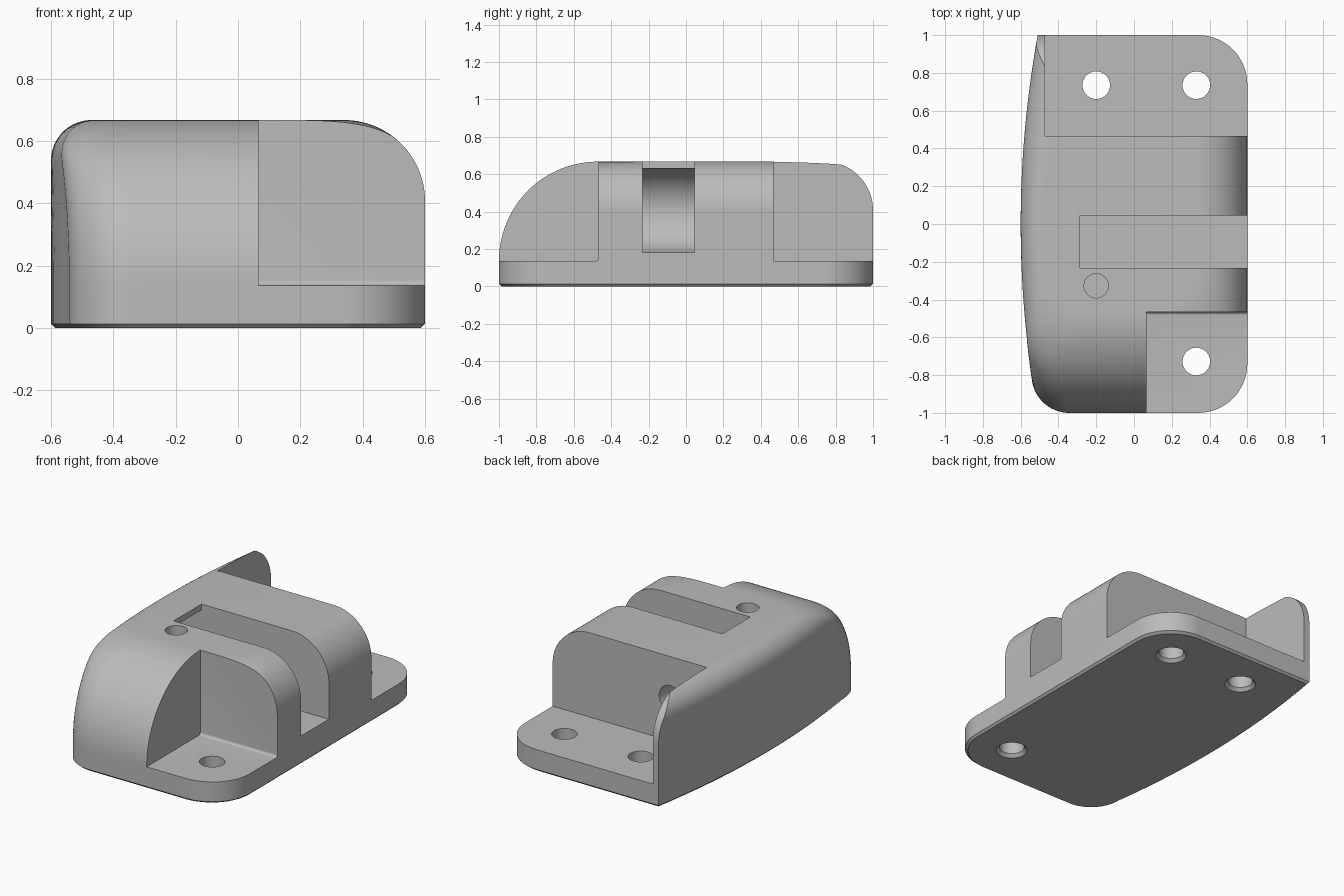
import bpy, bmesh
from math import sin, cos, pi, sqrt
from mathutils import Vector, Matrix

cube = bpy.data.objects.get("Cube")
if cube:
    bpy.data.objects.remove(cube)

grey = bpy.data.materials.new("plain grey")
grey.use_nodes = True
grey.diffuse_color = (0.5, 0.5, 0.5, 1)
grey.node_tree.nodes["Principled BSDF"].inputs["Base Color"].default_value = (0.5, 0.5, 0.5, 1)

TOP, FLOOR = 0.667, 0.137


def finish(bm, name):
    bmesh.ops.recalc_face_normals(bm, faces=bm.faces)
    mesh = bpy.data.meshes.new(name)
    bm.to_mesh(mesh)
    bm.free()
    mesh.materials.append(grey)
    obj = bpy.data.objects.new(name, mesh)
    bpy.context.collection.objects.link(obj)
    return obj


def arc(cx, cy, r, a0, a1, n=16):
    """Points on a circular arc, angles in half turns."""
    steps = [pi * (a0 + (a1 - a0) * i / n) for i in range(n + 1)]
    return [(cx + r * cos(a), cy + r * sin(a)) for a in steps]


def prism(name, pts, push):
    bm = bmesh.new()
    face = bm.faces.new([bm.verts.new(p) for p in pts])
    ext = bmesh.ops.extrude_face_region(bm, geom=[face])["geom"]
    moved = [v for v in ext if isinstance(v, bmesh.types.BMVert)]
    bmesh.ops.translate(bm, verts=moved, vec=Vector(push))
    return finish(bm, name)


def rod(name, r1, r2, depth, matrix):
    bm = bmesh.new()
    bmesh.ops.create_cone(bm, cap_ends=True, segments=48, radius1=r1,
                          radius2=r2, depth=depth, matrix=matrix)
    return finish(bm, name)


def cut(obj, cutter):
    cutter.hide_render = True
    mod = obj.modifiers.new("cut", "BOOLEAN")
    mod.operation, mod.solver, mod.object = "DIFFERENCE", "EXACT", cutter
    bpy.context.view_layer.objects.active = obj
    bpy.ops.object.modifier_apply(modifier=mod.name)
    bpy.data.objects.remove(cutter)


def fillet(z, r):
    """Inward offset at height z for a top edge rounded with radius r."""
    h = max(0, z - (TOP - r))
    return r - sqrt(max(0, r * r - h * h))


def outline(z, inset=0):
    """Plan section: bowed left side, three rounded corners."""
    front = -1 + inset + fillet(z, TOP - FLOOR)
    back = 1 - inset - fillet(z, 0.26)
    right = 0.6 - inset - fillet(z, 0.26)
    shift = inset + fillet(z, 0.13)
    bow = lambda y: -0.6 + 0.09 * y * y + shift
    start = front + 0.2
    pts = arc(right - 0.26, front + 0.26, 0.26, -0.5, 0)
    pts += arc(right - 0.26, back - 0.26, 0.26, 0, 0.5)
    pts += [(bow(y), y) for y in [back + (start - back) * i / 24 for i in range(24)]]
    pts += arc(bow(start) + 0.2, start, 0.2, 1, 1.5)
    return [(x, y, z) for x, y in pts]


# Body: stacked plan sections
bm = bmesh.new()
sections = [outline(0, 0.013), outline(0.013)]
sections += [outline(FLOOR + (TOP - FLOOR) * sin(pi / 2 * i / 36)) for i in range(37)]
rings = [[bm.verts.new(p) for p in s] for s in sections]
for low, high in zip(rings, rings[1:]):
    for i in range(len(low)):
        bm.faces.new((low[i - 1], low[i], high[i], high[i - 1]))
bm.faces.new(rings[0])
bm.faces.new(rings[-1])
body = finish(bm, "bracket_body")

# Front pocket with a small rounded inner corner
r = 0.015
corner = arc(-0.467 - r, FLOOR + r, r, -0.5, 0, 6)
section = [(-1.2, FLOOR)] + corner + [(-0.467, 1), (-1.2, 1)]
cut(body, prism("front_pocket", [(0.065, y, z) for y, z in section], (1, 0, 0)))

# Back pocket
section = [(0.467, FLOOR), (1.2, FLOOR), (1.2, 1), (0.467, 1)]
cut(body, prism("back_pocket", [(-0.47, y, z) for y, z in section], (1.5, 0, 0)))

# Slot, open to the top and the right, with a round undercut inner end
section = arc(-0.285, 0.405, 0.225, 1.5, 0.5, 32) + [(-0.285, 1), (1, 1), (1, 0.18)]
cut(body, prism("slot", [(x, -0.232, z) for x, z in section], (0, 0.277, 0)))

# Mounting holes, chamfered underneath
for x, y in [(-0.2, 0.735), (0.33, 0.735), (0.33, -0.728)]:
    cut(body, rod("hole", 0.073, 0.073, 1, Matrix.Translation((x, y, 0))))
    cut(body, rod("chamfer", 0.11, 0.073, 0.04, Matrix.Translation((x, y, 0))))

# Blind hole in the top, and the cross hole from the back pocket to the slot
cut(body, rod("blind_hole", 0.064, 0.064, 0.6, Matrix.Translation((-0.2, -0.327, TOP))))
turn = Matrix.Translation((-0.22, 0.25, 0.405)) @ Matrix.Rotation(pi / 2, 4, "X")
cut(body, rod("cross_hole", 0.08, 0.08, 0.6, turn))

bpy.ops.object.select_all(action="DESELECT")
body.select_set(True)
bpy.context.view_layer.objects.active = body
bpy.ops.object.shade_smooth_by_angle(angle=pi / 7)
